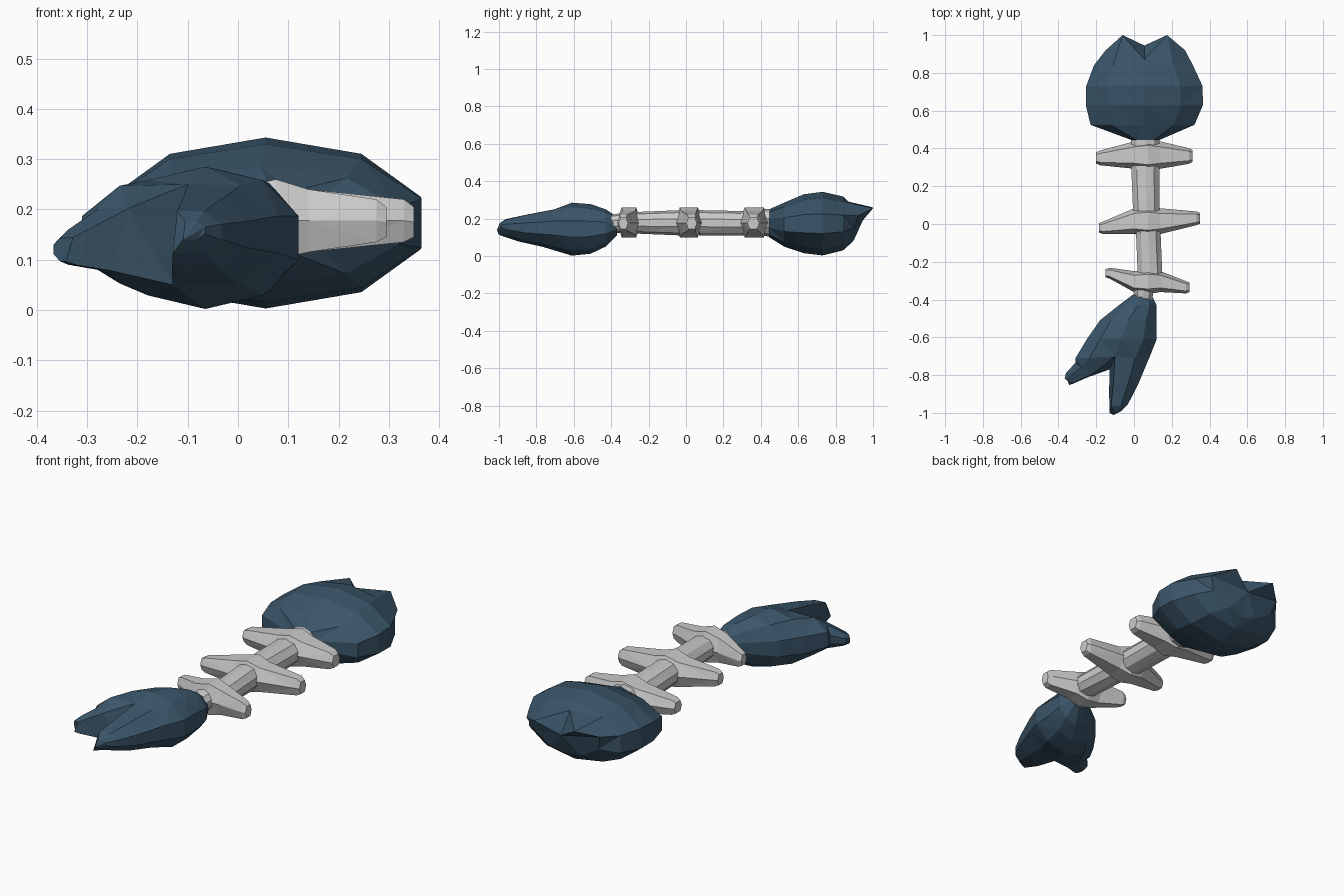
import bpy, bmesh
from math import cos, sin, radians
from mathutils import Vector, Matrix

if "Cube" in bpy.data.objects:
    bpy.data.objects.remove(bpy.data.objects["Cube"])

blue = bpy.data.materials.new("slate_blue")
blue.diffuse_color = (0.043, 0.092, 0.142, 1)
blue.use_nodes = True
blue.node_tree.nodes["Principled BSDF"].inputs["Base Color"].default_value = blue.diffuse_color


def ring_y(y, cx, hw, lo, hi, n=10):
    """Cross-section facing along y: vertex on top, flat sides."""
    pts, a0 = [], 18
    for k in range(n):
        a = radians(a0 + 360 / n * k)
        pts.append(Vector((cx + hw * cos(a) / cos(radians(a0)), y,
                           (lo + hi) / 2 + (hi - lo) / 2 * sin(a))))
    return pts


def ring_x(x, cy, hw, lo, hi):
    """Six-sided cross-section facing along x."""
    zm = (lo + hi) / 2
    return [Vector((x, cy + dy * hw, z)) for dy, z in
            ((1, zm), (.6, hi), (-.6, hi), (-1, zm), (-.6, lo), (.6, lo))]


def bridge(bm, a, b):
    n = len(a)
    for i in range(n):
        j = (i + 1) % n
        bm.faces.new((a[i], a[j], b[j], b[i]))


def loft(bm, rings):
    """Skin the rings; returns the first and last vertex loops."""
    loops = [[bm.verts.new(p) for p in r] for r in rings]
    for a, b in zip(loops, loops[1:]):
        bridge(bm, a, b)
    bm.faces.new(loops[0])
    return loops[0], loops[-1]


def finish(bm, name, mat=None):
    bmesh.ops.triangulate(bm, faces=[f for f in bm.faces if len(f.verts) > 3])
    bmesh.ops.recalc_face_normals(bm, faces=bm.faces)
    me = bpy.data.meshes.new(name)
    bm.to_mesh(me)
    bm.free()
    ob = bpy.data.objects.new(name, me)
    bpy.context.collection.objects.link(ob)
    if mat:
        me.materials.append(mat)


# Head: lofted body, last ring shaped into an open mouth with two lip peaks
bm = bmesh.new()
head = [ring_y(*r) for r in (
    (.445, .06, .075, .10, .25), (.525, .045, .275, .05, .285),
    (.63, .055, .31, .015, .33), (.73, .055, .308, .003, .343),
    (.84, .05, .262, .03, .318))]
head.append([Vector(p) for p in (
    (.27, .92, .215), (.175, 1.0, .255), (.055, .87, .29), (-.06, 1.0, .26),
    (-.15, .92, .225), (-.13, .90, .15), (-.03, .90, .09), (.05, .89, .075),
    (.14, .90, .09), (.24, .90, .15))])
_, mouth = loft(bm, head)
throat = bm.verts.new((.055, .945, .19))
for i in range(10):
    bm.faces.new((mouth[i], mouth[(i + 1) % 10], throat))
finish(bm, "fish_head", blue)

# Tail: lofted body whose end splits into two fin lobes
bm = bmesh.new()
tail = [ring_y(*r) for r in (
    (-.37, .045, .045, .11, .21), (-.43, .02, .10, .05, .25),
    (-.51, -.03, .15, .012, .277), (-.61, -.065, .185, .002, .285),
    (-.71, -.115, .195, .03, .27))]
tail[-1][2] = Vector((-.10, -.70, .25))
tail[-1][7] = Vector((-.13, -.77, .05))
_, end = loft(bm, tail)


def lobe(loop, steps):
    base = [v.co.copy() for v in loop]
    mid = sum(base, Vector()) / len(base)
    prev = loop
    for centre, sx, sz, turn in steps:
        rot = Matrix.Rotation(radians(turn), 3, 'Z')
        new = []
        for p in base:
            d = p - mid
            d = rot @ Vector((d.x * sx, d.y * sx, d.z * sz))
            new.append(bm.verts.new(Vector(centre) + d))
        bridge(bm, prev, new)
        prev = new
    bm.faces.new(prev)


lobe(end[7:] + end[:3], (((-.045, -.86, .15), .72, .72, 0),
                         ((-.075, -.965, .155), .50, .42, 10),
                         ((-.085, -.995, .158), .22, .18, 10)))
lobe(end[2:8], (((-.275, -.765, .14), .52, .62, -35),
                ((-.335, -.81, .125), .36, .36, -35),
                ((-.352, -.832, .12), .22, .24, -35)))
finish(bm, "tail_fin", blue)

# Ribs: tapered bars, flared in the middle: left tip, base, right tip
for i, (lx, ly, lw, by, bw, rx, ry, rw) in enumerate((
        (-.20, .35, .03, .365, .085, .31, .36, .032),
        (-.185, -.02, .025, .015, .08, .35, .03, .028),
        (-.15, -.26, .022, -.305, .065, .295, -.335, .025))):
    bm = bmesh.new()
    _, last = loft(bm, [
        ring_x(lx, ly, lw, .15, .205),
        ring_x(lx + .02, ly, lw * 1.3, .14, .215),
        ring_x(0, by, bw * .85, .115, .24),
        ring_x(.075, by, bw, .10, .26),
        ring_x(.14, by, bw * .85, .115, .24),
        ring_x(rx - .02, ry, rw * 1.3, .135, .22),
        ring_x(rx, ry, rw, .145, .205)])
    bm.faces.new(last)
    finish(bm, f"rib_{i + 1}")

# Spine: segments bridging head, ribs and tail
for i, (a, b) in enumerate((
        ((.46, .06, .075, .10, .25), (.41, .06, .075, .11, .25)),
        ((.31, .06, .075, .11, .24), (.07, .065, .07, .11, .245)),
        ((-.03, .075, .065, .11, .245), (-.27, .085, .065, .12, .235)),
        ((-.34, .05, .055, .12, .23), (-.41, .05, .045, .13, .22)))):
    bm = bmesh.new()
    _, last = loft(bm, [ring_y(*a), ring_y(*b)])
    bm.faces.new(last)
    finish(bm, f"spine_segment_{i + 1}")
